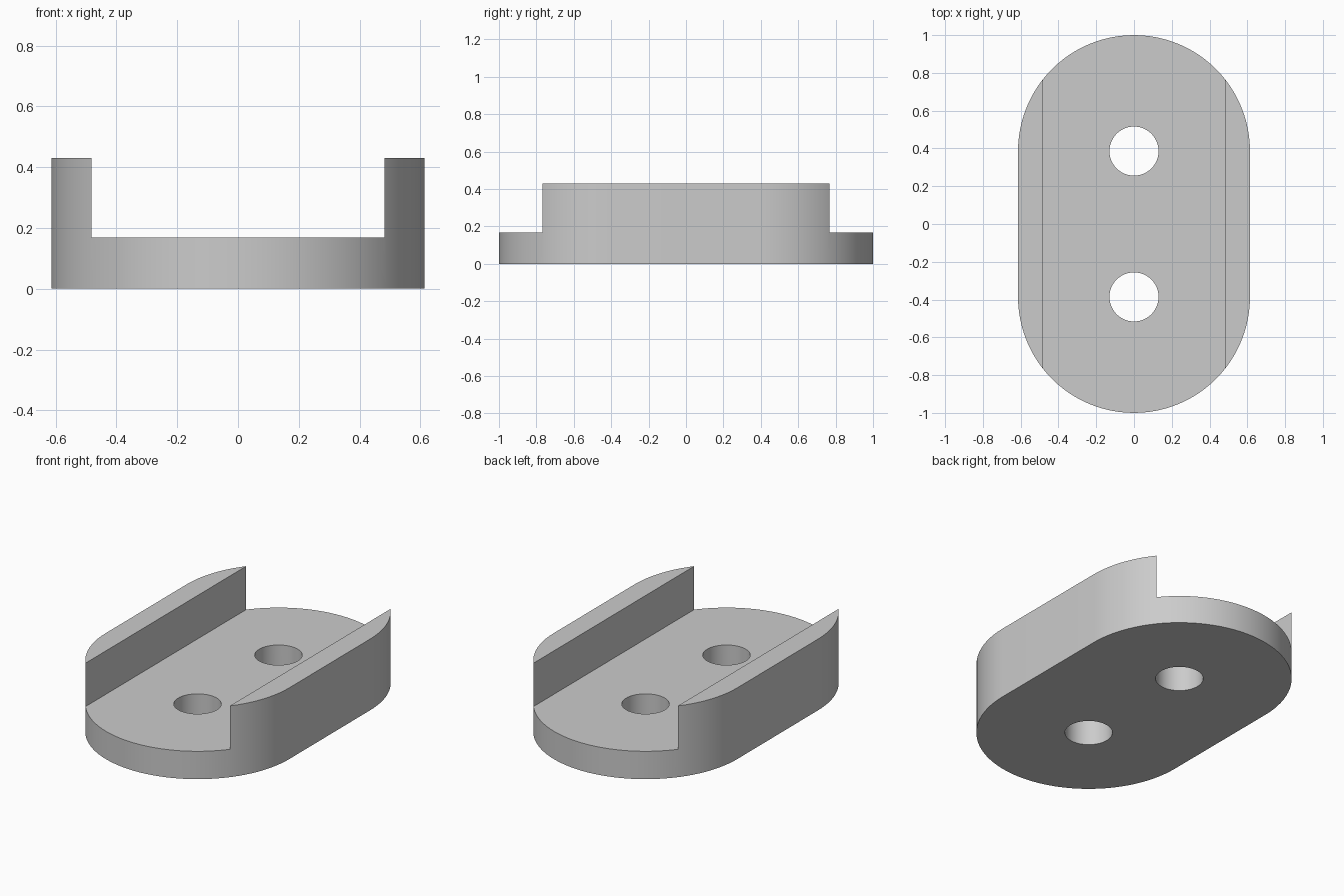
import bpy, bmesh, math

cube = bpy.data.objects.get("Cube")
if cube:
    bpy.data.objects.remove(cube, do_unlink=True)

RADIUS, CENTRE_Y = 0.614, 0.386     # rounded ends
HEIGHT, FLOOR = 0.43, 0.168
CHANNEL = 0.482                     # half width of the channel
HOLE = 0.13

grey = bpy.data.materials.new("plain grey")
grey.use_nodes = True
grey.diffuse_color = (0.6, 0.6, 0.6, 1)
grey.node_tree.nodes["Principled BSDF"].inputs["Base Color"].default_value = grey.diffuse_color


def arc(cy, radius, start, sweep, steps):
    """Points along an arc, centred on x = 0."""
    angles = [start + sweep * i / steps for i in range(steps + 1)]
    return [(radius * math.cos(a), cy + radius * math.sin(a)) for a in angles]


def prism(name, outline, bottom, top):
    """Extrude an outline upwards into a solid."""
    bm = bmesh.new()
    face = bm.faces.new([bm.verts.new((x, y, bottom)) for x, y in outline])
    grown = bmesh.ops.extrude_face_region(bm, geom=[face])["geom"]
    verts = [g for g in grown if isinstance(g, bmesh.types.BMVert)]
    bmesh.ops.translate(bm, verts=verts, vec=(0, 0, top - bottom))
    bmesh.ops.recalc_face_normals(bm, faces=bm.faces)
    mesh = bpy.data.meshes.new(name)
    bm.to_mesh(mesh)
    bm.free()
    mesh.materials.append(grey)
    obj = bpy.data.objects.new(name, mesh)
    bpy.context.collection.objects.link(obj)
    return obj


# Block with two rounded ends
outline = arc(CENTRE_Y, RADIUS, 0, math.pi, 48) + arc(-CENTRE_Y, RADIUS, math.pi, math.pi, 48)
block = prism("channel_block", outline, 0, HEIGHT)

# Cutters: lengthwise channel and two through holes
c, far = CHANNEL, 1.2
cutters = [prism("channel_cutter", [(-c, -far), (c, -far), (c, far), (-c, far)], FLOOR, 0.6)]
for side, label in ((-1, "front"), (1, "back")):
    ring = arc(side * CENTRE_Y, HOLE, 0, math.tau, 48)[:-1]
    cutters.append(prism(label + "_hole_cutter", ring, -0.1, 0.3))

bpy.context.view_layer.objects.active = block
block.select_set(True)
for cutter in cutters:
    cutter.hide_render = True
    cut = block.modifiers.new(cutter.name, "BOOLEAN")
    cut.operation = "DIFFERENCE"
    cut.solver = "EXACT"
    cut.object = cutter
    bpy.ops.object.modifier_apply(modifier=cut.name)
    bpy.data.objects.remove(cutter, do_unlink=True)

# Smooth curved walls, crisp edges
bpy.ops.object.select_all(action="DESELECT")
block.select_set(True)
bpy.ops.object.shade_smooth_by_angle(angle=math.radians(30))
